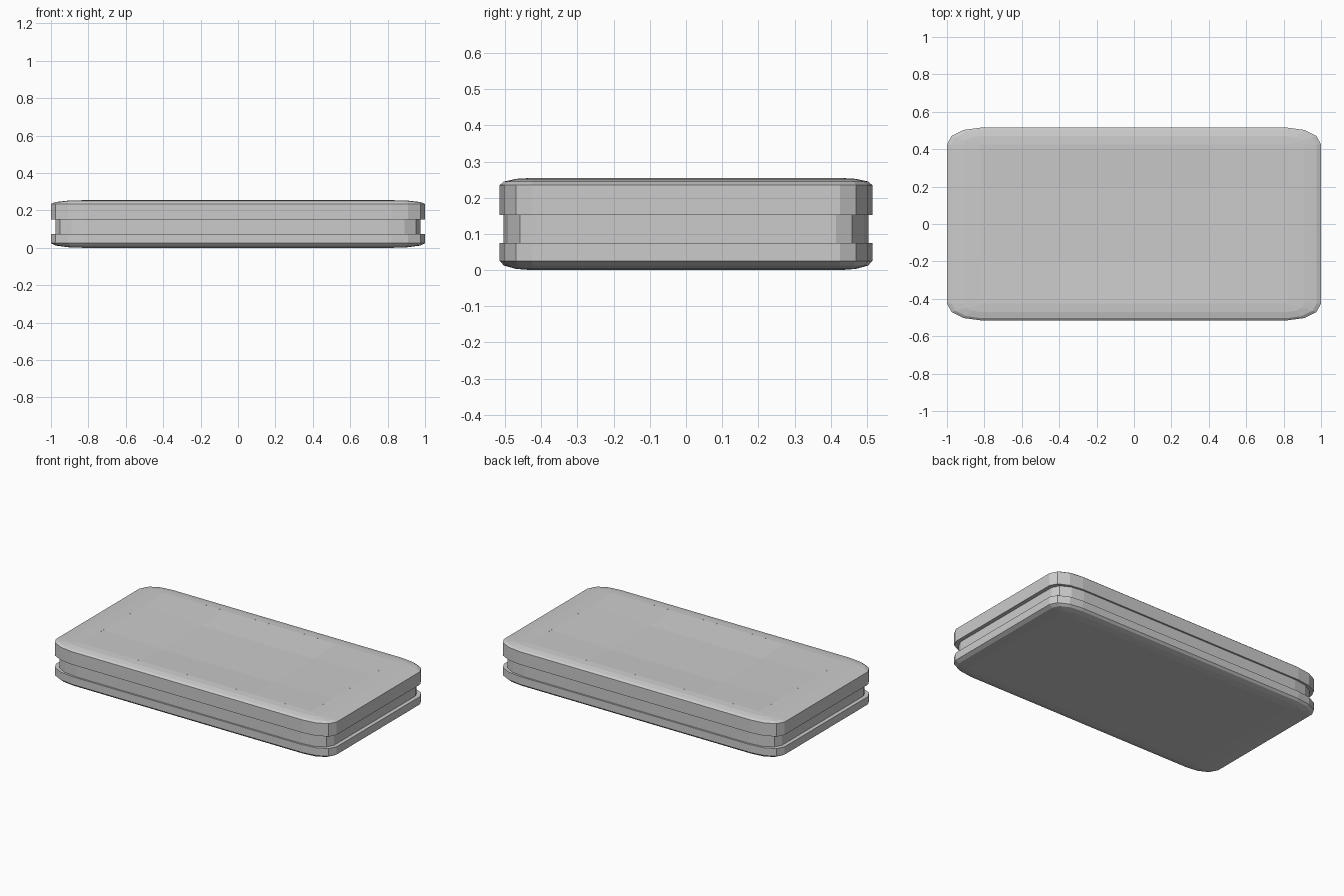
import bpy, bmesh
from math import sin, cos, pi

if "Cube" in bpy.data.objects:
    bpy.data.objects.remove(bpy.data.objects["Cube"])

SEG = 3  # facets per rounded corner


def ring(bm, hx, hy, rx, ry, k, z):
    """Rounded rectangle loop; k scales the elliptical corner radius."""
    verts = []
    for q, (sx, sy) in enumerate([(1, 1), (-1, 1), (-1, -1), (1, -1)]):
        for i in range(SEG + 1):
            a = q * pi / 2 + i / SEG * pi / 2
            verts.append(bm.verts.new((sx * (hx - rx) + rx * k * cos(a),
                                       sy * (hy - ry) + ry * k * sin(a), z)))
    return verts


def slab(name, hx, hy, rx, ry, levels, dish=None):
    """Loft rings given as (radius scale, z); dish is the depth of a hollow top."""
    bm = bmesh.new()
    rings = [ring(bm, hx, hy, rx, ry, k, z) for k, z in levels]
    n = len(rings[0])
    for lo, hi in zip(rings, rings[1:]):
        for i in range(n):
            j = (i + 1) % n
            bm.faces.new((lo[i], lo[j], hi[j], hi[i]))
    bm.faces.new(rings[0][::-1])
    if dish is None:
        bm.faces.new(rings[-1])
    else:
        xs = (-(hx - rx), -0.4, 0.4, hx - rx)
        ys = (-(hy - ry), -0.2, 0.2, hy - ry)
        g = [[bm.verts.new((x, y, levels[-1][1] - (dish if i in (1, 2) and j in (1, 2) else 0)))
              for j, y in enumerate(ys)] for i, x in enumerate(xs)]
        for i in range(3):
            for j in range(3):
                bm.faces.new((g[i][j], g[i + 1][j], g[i + 1][j + 1], g[i][j + 1]))
    bmesh.ops.remove_doubles(bm, verts=bm.verts, dist=0.0005)
    me = bpy.data.meshes.new(name)
    bm.to_mesh(me)
    bm.free()
    ob = bpy.data.objects.new(name, me)
    bpy.context.collection.objects.link(ob)
    return ob


# quarter-round edge profile: radius scale, height fraction
arc = [(cos(i * pi / 6), sin(i * pi / 6)) for i in range(3)] + [(0.001, 1.0)]

# lower plate with rounded underside
slab("lower_plate", 1.0, 0.515, 0.18, 0.09,
     [(k, 0.025 * (1 - h)) for k, h in arc[::-1]] + [(1, 0.075)])
# recessed band between the plates
slab("middle_band", 0.975, 0.504, 0.17, 0.09, [(1, 0.07), (1, 0.155)])
# upper plate with rounded rim and shallow hollow
slab("upper_plate", 1.0, 0.515, 0.18, 0.09,
     [(1, 0.152)] + [(k, 0.235 + 0.02 * h) for k, h in arc], dish=0.012)
